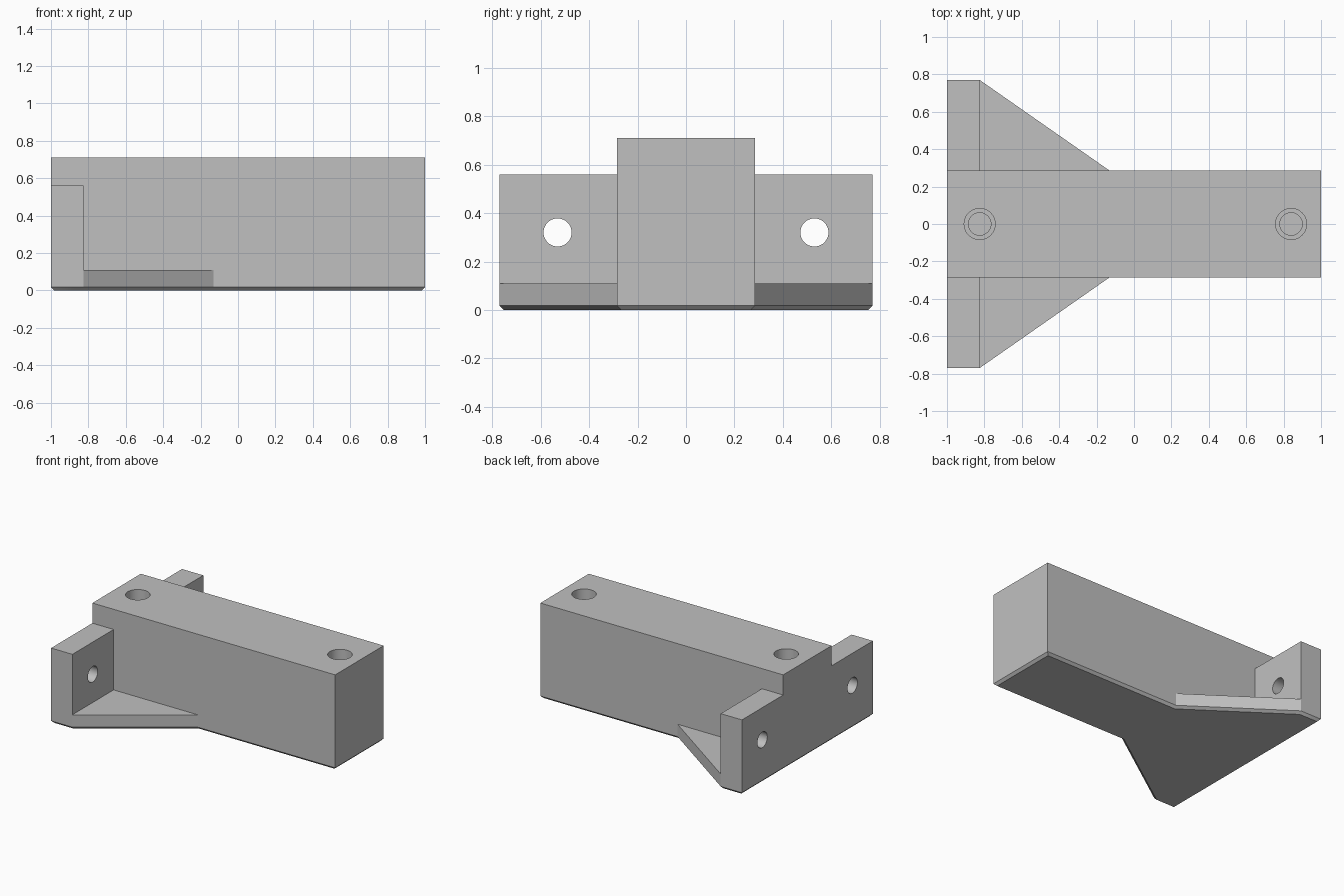
import bpy, bmesh, math
from mathutils import Matrix

if "Cube" in bpy.data.objects:
    bpy.data.objects.remove(bpy.data.objects["Cube"])

grey = bpy.data.materials.new("light grey")
grey.diffuse_color = (0.53, 0.53, 0.53, 1)
grey.use_nodes = True
grey.node_tree.nodes["Principled BSDF"].inputs["Base Color"].default_value = grey.diffuse_color


def make_object(name, bm):
    bmesh.ops.recalc_face_normals(bm, faces=bm.faces)
    mesh = bpy.data.meshes.new(name)
    bm.to_mesh(mesh)
    bm.free()
    mesh.materials.append(grey)
    ob = bpy.data.objects.new(name, mesh)
    bpy.context.collection.objects.link(ob)
    return ob


def prism(name, outline, z0, z1, chamfer=0):
    """Extrude an outline upward, optionally chamfering its bottom rim."""
    bm = bmesh.new()
    base = bm.faces.new([bm.verts.new((x, y, z0)) for x, y in outline])
    rim = list(base.edges)
    top = bmesh.ops.extrude_face_region(bm, geom=[base], use_keep_orig=True)["geom"]
    for v in top:
        if isinstance(v, bmesh.types.BMVert):
            v.co.z = z1
    bmesh.ops.recalc_face_normals(bm, faces=bm.faces)
    if chamfer:
        bmesh.ops.bevel(bm, geom=rim, offset=chamfer, segments=1, affect='EDGES')
    return make_object(name, bm)


def box(name, x0, x1, w, z0, z1):
    return prism(name, [(x0, -w), (x1, -w), (x1, w), (x0, w)], z0, z1)


def drill(name, loc, radius, depth, axis='Z'):
    bm = bmesh.new()
    rot = Matrix.Rotation(math.pi / 2, 4, 'Y') if axis == 'X' else Matrix()
    bmesh.ops.create_cone(bm, cap_ends=True, segments=48, radius1=radius, radius2=radius,
                          depth=depth, matrix=Matrix.Translation(loc) @ rot)
    return make_object(name, bm)


def combine(target, tool, operation):
    mod = target.modifiers.new(tool.name, 'BOOLEAN')
    mod.operation, mod.solver, mod.object = operation, 'EXACT', tool
    bpy.context.view_layer.objects.active = target
    bpy.ops.object.modifier_apply(modifier=mod.name)
    bpy.data.objects.remove(tool)


# Base plate with two triangular gussets and a chamfered underside
half = [(1, 0.285), (-0.13, 0.285), (-0.825, 0.77), (-1, 0.77)]
outline = half + [(x, -y) for x, y in reversed(half)]
bracket = prism("mounting_bracket", outline, 0, 0.11, chamfer=0.018)

# Long block and upright mounting flange
combine(bracket, box("long_block", -1, 1, 0.285, 0.05, 0.71), 'UNION')
combine(bracket, box("end_flange", -1, -0.825, 0.77, 0.05, 0.56), 'UNION')

# Stepped blind holes in the top
for x in (-0.825, 0.84):
    combine(bracket, drill("wide_bore", (x, 0, 0.71), 0.083, 0.6), 'DIFFERENCE')
    combine(bracket, drill("narrow_bore", (x, 0, 0.41), 0.06, 0.3), 'DIFFERENCE')

# Through holes in the flange wings
for y in (-0.53, 0.53):
    combine(bracket, drill("flange_hole", (-0.9, y, 0.32), 0.058, 0.5, 'X'), 'DIFFERENCE')

bpy.ops.object.select_all(action='DESELECT')
bracket.select_set(True)
bpy.context.view_layer.objects.active = bracket
bpy.ops.object.shade_smooth_by_angle(angle=math.radians(30))
